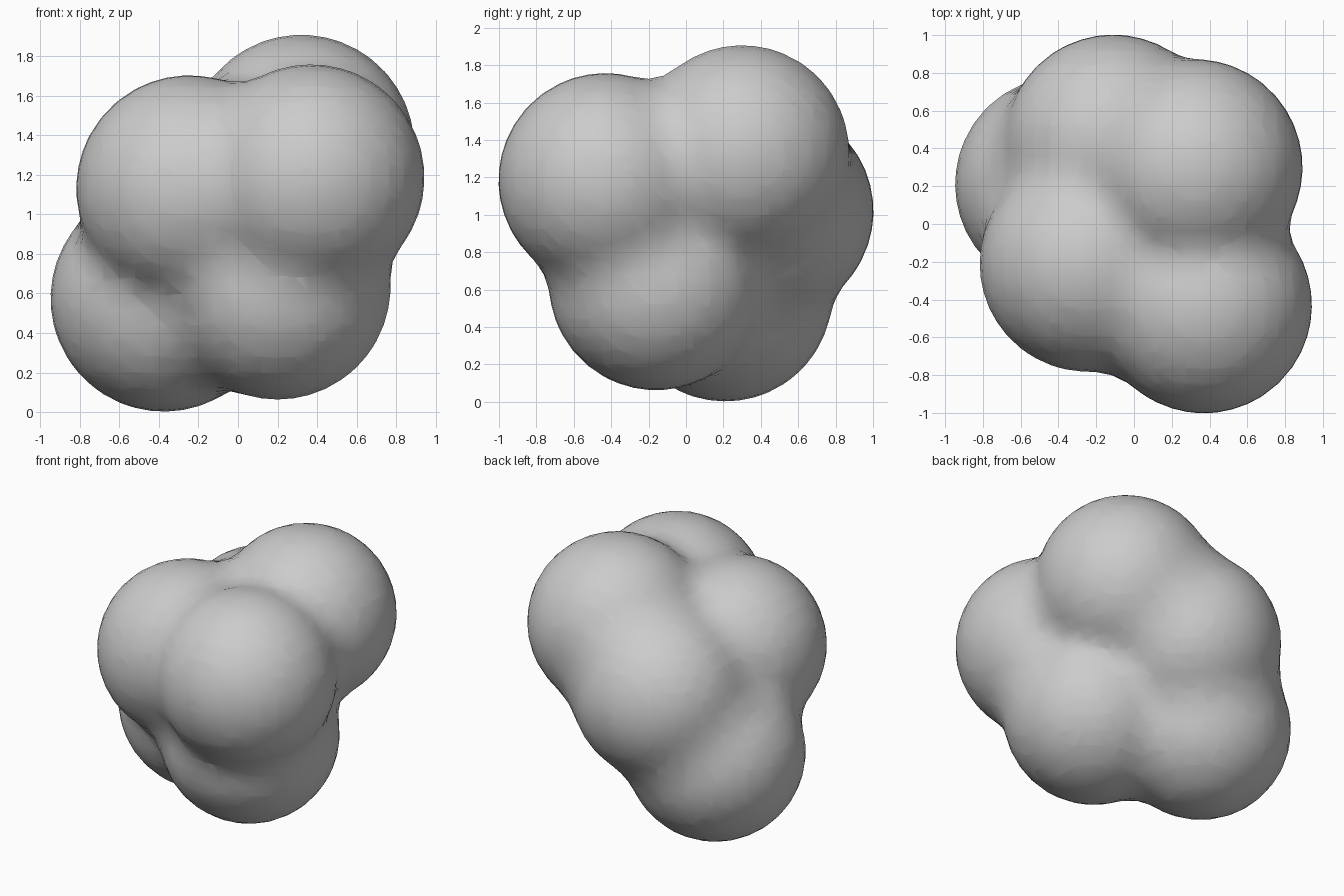
import bpy

if "Cube" in bpy.data.objects:
    bpy.data.objects.remove(bpy.data.objects["Cube"])

# Cluster of six equal balls melting into each other
CENTRES = [
    (-0.245, -0.21, 1.13),   # upper left front
    (0.37, -0.43, 1.185),    # upper right front
    (0.32, 0.30, 1.335),     # top
    (-0.375, 0.21, 0.575),   # bottom left
    (0.20, -0.16, 0.635),    # bottom right
    (-0.11, 0.43, 1.02),     # back
]
RADIUS = 0.572
STIFFNESS = 10
THRESHOLD = 0.6

# Influence radius that puts a lone ball's surface at RADIUS
influence = RADIUS / (1 - (THRESHOLD / STIFFNESS) ** (1 / 3)) ** 0.5

meta = bpy.data.metaballs.new("ball_cluster")
meta.resolution = meta.render_resolution = 0.08
meta.threshold = THRESHOLD
for c in CENTRES:
    ball = meta.elements.new(type='BALL')
    ball.co = c
    ball.radius = influence
    ball.stiffness = STIFFNESS

# Turn the blended surface into a smooth mesh
obj = bpy.data.objects.new("ball_cluster", meta)
bpy.context.collection.objects.link(obj)
bpy.context.view_layer.objects.active = obj
obj.select_set(True)
bpy.context.view_layer.update()
bpy.ops.object.convert(target='MESH')
cluster = bpy.context.view_layer.objects.active
cluster.name = "ball_cluster"
bpy.ops.object.shade_smooth()
